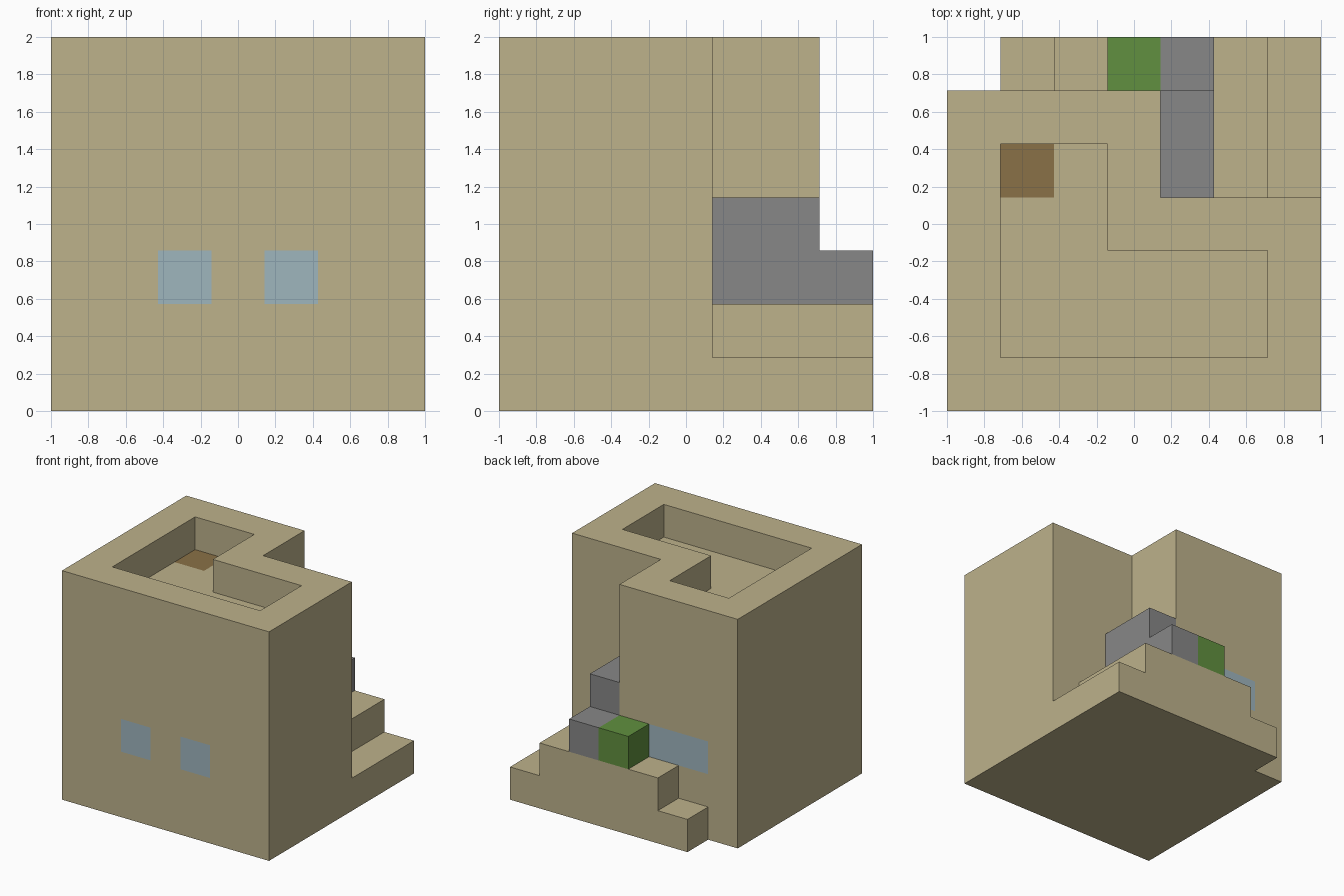
import bpy, bmesh
from mathutils import Vector

default = bpy.data.objects.get("Cube")
if default:
    bpy.data.objects.remove(default)

CELL = 2 / 7  # the building is laid out on a seven-cell grid


def material(name, r, g, b):
    mat = bpy.data.materials.new(name)
    mat.use_nodes = True
    mat.diffuse_color = (r, g, b, 1)
    mat.node_tree.nodes["Principled BSDF"].inputs["Base Color"].default_value = (r, g, b, 1)
    return mat


SAND = material("sandstone", 0.51, 0.445, 0.26)
GLASS = material("pale blue glass", 0.345, 0.465, 0.515)
WOOD = material("brown wood", 0.255, 0.165, 0.063)
STONE = material("grey stone", 0.245, 0.245, 0.245)
GRASS = material("green hedge", 0.119, 0.279, 0.05)


def grid(x, y, z):
    """Grid position to model position."""
    return Vector((x * CELL - 1, y * CELL - 1, z * CELL))


def prism(outline, bottom, top):
    """Upright solid from a counter-clockwise outline; returns mesh and top face."""
    bm = bmesh.new()
    low = [bm.verts.new(grid(x, y, bottom)) for x, y in outline]
    high = [bm.verts.new(grid(x, y, top)) for x, y in outline]
    bm.faces.new(low[::-1])
    roof = bm.faces.new(high)
    for i in range(len(outline)):
        j = (i + 1) % len(outline)
        bm.faces.new((low[i], low[j], high[j], high[i]))
    bm.normal_update()
    return bm, roof


def finish(name, bm, *mats):
    mesh = bpy.data.meshes.new(name)
    bm.to_mesh(mesh)
    bm.free()
    for mat in mats:
        mesh.materials.append(mat)
    obj = bpy.data.objects.new(name, mesh)
    bpy.context.collection.objects.link(obj)


def rect(x0, y0, x1, y1):
    return [(x0, y0), (x1, y0), (x1, y1), (x0, y1)]


def paint_panel(bm, normal, low, high, index):
    """Cut a rectangle into the wall or floor it lies on and colour it."""
    low, high, normal = grid(*low), grid(*high), Vector(normal)

    def on_wall():
        return [f for f in bm.faces if f.normal.dot(normal) > 0.99
                and abs((f.verts[0].co - low).dot(normal)) < 0.001]

    for axis in range(3):
        if abs(normal[axis]) > 0.5:
            continue
        cut = Vector([float(i == axis) for i in range(3)])
        for point in (low, high):
            faces = on_wall()
            geom = set(faces)
            for f in faces:
                geom.update(f.edges, f.verts)
            bmesh.ops.bisect_plane(bm, geom=list(geom), dist=0.0001,
                                   plane_co=point, plane_no=cut)
            bm.normal_update()
    for f in on_wall():
        c = f.calc_center_bounds()
        if all(low[i] - 0.001 < c[i] < high[i] + 0.001 for i in range(3)):
            f.material_index = index


# House: L-shaped block with a parapet around a sunken roof
house, roof = prism([(0, 0), (7, 0), (7, 4), (4, 4), (4, 6), (0, 6)], 0, 7)
bmesh.ops.inset_individual(house, faces=[roof], thickness=CELL, use_even_offset=True)
bmesh.ops.inset_individual(house, faces=[roof], thickness=0, depth=-CELL)
house.normal_update()

# Front windows, wide back window and roof hatch
for x in (2, 4):
    paint_panel(house, (0, -1, 0), (x, 0, 2), (x + 1, 0, 3), 1)
paint_panel(house, (0, 1, 0), (1, 6, 2), (3, 6, 3), 1)
paint_panel(house, (0, 0, 1), (1, 4, 6), (2, 5, 6), 2)
finish("house", house, SAND, GLASS, WOOD)

# Stepped terrace, stone ledges and hedge in the back corner
for name, outline, bottom, top, mat in (
    ("lower_step", [(4, 4), (7, 4), (7, 7), (1, 7), (1, 6), (4, 6)], 0, 1, SAND),
    ("upper_step", [(4, 4), (6, 4), (6, 7), (2, 7), (2, 6), (4, 6)], 1, 2, SAND),
    ("lower_stone_ledge", rect(4, 4, 5, 7), 2, 3, STONE),
    ("upper_stone_ledge", rect(4, 4, 5, 6), 3, 4, STONE),
    ("hedge", rect(3, 6, 4, 7), 2, 3, GRASS),
):
    finish(name, prism(outline, bottom, top)[0], mat)
